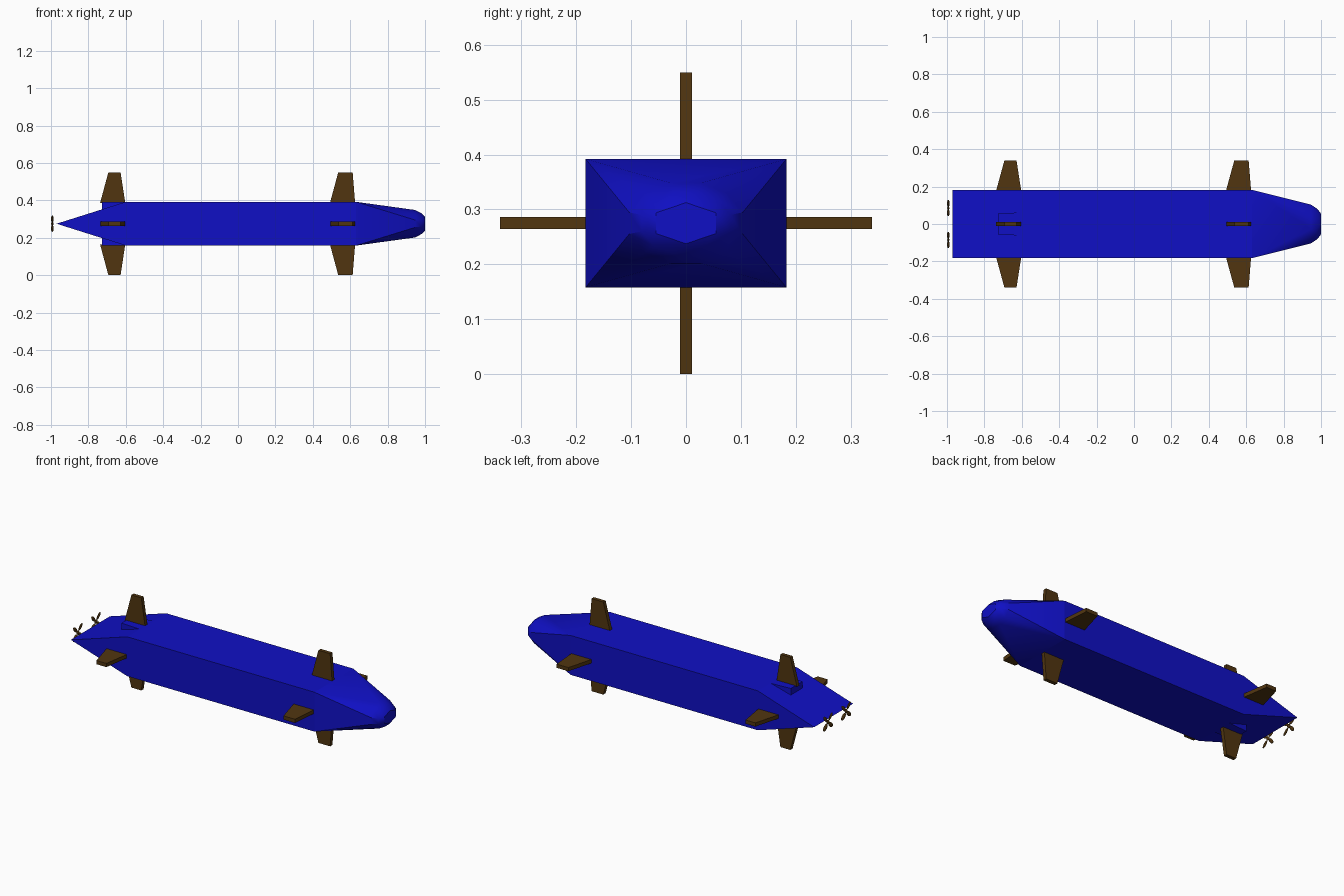
import bpy, bmesh, math
from mathutils import Matrix, Vector

if "Cube" in bpy.data.objects:
    bpy.data.objects.remove(bpy.data.objects["Cube"])

ZC = 0.275            # height of the hull axis
HY, HZ = 0.183, 0.117  # hull half width and half height


def material(name, rgb):
    m = bpy.data.materials.new(name)
    m.use_nodes = True
    m.diffuse_color = (*rgb, 1)
    m.node_tree.nodes["Principled BSDF"].inputs["Base Color"].default_value = (*rgb, 1)
    return m


BLUE = material("hull blue", (0.005, 0.005, 0.56))
BROWN = material("fin brown", (0.082, 0.036, 0.005))


def finish(name, bm, mat, smooth=None):
    bmesh.ops.remove_doubles(bm, verts=bm.verts, dist=1e-5)
    bmesh.ops.recalc_face_normals(bm, faces=bm.faces)
    me = bpy.data.meshes.new(name)
    bm.to_mesh(me)
    bm.free()
    me.materials.append(mat)
    ob = bpy.data.objects.new(name, me)
    bpy.context.collection.objects.link(ob)
    if smooth:
        bpy.ops.object.select_all(action='DESELECT')
        ob.select_set(True)
        bpy.context.view_layer.objects.active = ob
        bpy.ops.object.shade_smooth_by_angle(angle=math.radians(smooth))
    return ob


def prism(name, profile, half, mat, rot=None):
    """Extrude an (x, z) outline along y, then turn it about the hull axis."""
    bm = bmesh.new()
    f = bm.faces.new([bm.verts.new((x, -half, z)) for x, z in profile])
    ext = bmesh.ops.extrude_face_region(bm, geom=[f])
    moved = [g for g in ext["geom"] if isinstance(g, bmesh.types.BMVert)]
    bmesh.ops.translate(bm, verts=moved, vec=(0, 2 * half, 0))
    if rot:
        bmesh.ops.rotate(bm, verts=bm.verts, cent=(0, 0, 0), matrix=Matrix.Rotation(rot, 3, 'X'))
    bmesh.ops.translate(bm, verts=bm.verts, vec=(0, 0, ZC))
    return finish(name, bm, mat)


# Main hull: long box with a horizontal wedge at the tail
prism("hull", [(-0.97, 0), (-0.60, -HZ), (0.63, -HZ), (0.63, HZ), (-0.60, HZ)], HY, BLUE)

# Blocks that carry the upright tail fins over the wedge
bm = bmesh.new()
bmesh.ops.create_cube(bm, size=1)
for v in bm.verts:
    front = v.co.x > 0
    v.co = Vector((-0.58 if front else -0.727,
                   math.copysign(0.064 if front else 0.055, v.co.y),
                   ZC + math.copysign(HZ - 0.001, v.co.z)))
finish("tail_fin_block", bm, BLUE)

# Nose: rectangle blending through ovals to a small hexagonal cap
angles = [math.radians(15 + 30 * i) for i in range(12)]
rings = [[(0.63, math.copysign(HY, math.cos(a)), math.copysign(HZ, math.sin(a))) for a in angles]]
for x, ry, rz in ((0.947, 0.107, 0.076), (0.98, 0.084, 0.058)):
    rings.append([(x, ry * math.cos(a), rz * math.sin(a)) for a in angles])
snap = [math.radians(30 + 60 * (i // 2)) for i in range(12)]
rings.append([(1.0, 0.0635 * math.cos(a), 0.0375 * math.sin(a)) for a in snap])
bm = bmesh.new()
loops = [[bm.verts.new((x, y, z + ZC)) for x, y, z in r] for r in rings]
for a, b in zip(loops, loops[1:]):
    for i in range(12):
        j = (i + 1) % 12
        bm.faces.new((a[i], a[j], b[j], b[i]))
bm.faces.new(loops[-1])
bmesh.ops.dissolve_degenerate(bm, dist=1e-5, edges=bm.edges)
finish("nose", bm, BLUE, 32)

# Four tapered fins at the tail and four near the nose
SIDES = ("top", "left", "bottom", "right")
FINS = {"tail": (-0.737, -0.603, -0.693, -0.628),
        "nose": (0.492, 0.626, 0.536, 0.613)}
for place, (b0, b1, t0, t1) in FINS.items():
    for k, side in enumerate(SIDES):
        upright = k % 2 == 0
        base, tip = (HZ - 0.005, 0.275) if upright else (HY - 0.005, 0.339)
        prism(f"{place}_fin_{side}", [(b0, base), (b1, base), (t1, tip), (t0, tip)],
              0.011, BROWN, k * math.pi / 2)

# Twin four-bladed propellers behind the tail edge
for name, y in (("left", 0.085), ("right", -0.085)):
    bm = bmesh.new()
    for k in range(4):
        m = (Matrix.Translation((-0.993, y, ZC))
             @ Matrix.Rotation(math.radians(45 + 90 * k), 4, 'X')
             @ Matrix.Translation((0, 0, 0.035))
             @ Matrix.Rotation(math.radians(15), 4, 'Z')
             @ Matrix.Diagonal((0.006, 0.012, 0.024, 1)))
        bmesh.ops.create_uvsphere(bm, u_segments=10, v_segments=6, radius=1, matrix=m)
    # small hub joining the blades
    bmesh.ops.create_uvsphere(bm, u_segments=8, v_segments=6, radius=0.012,
                              matrix=Matrix.Translation((-0.993, y, ZC)) @ Matrix.Diagonal((0.5, 1, 1, 1)))
    finish(f"propeller_{name}", bm, BROWN, 40)
